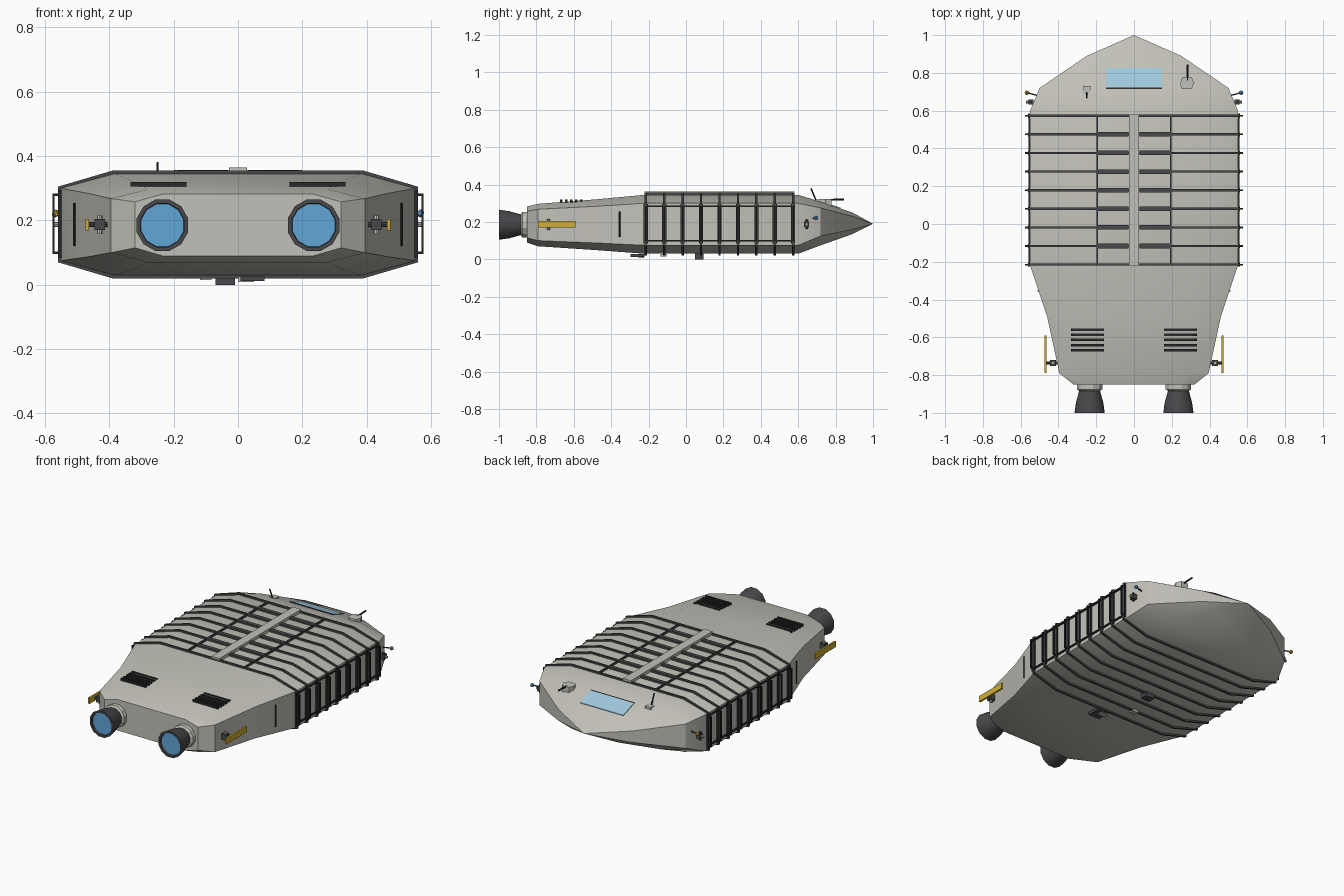
import bpy, bmesh, math
from mathutils import Vector

if "Cube" in bpy.data.objects:
    bpy.data.objects.remove(bpy.data.objects["Cube"], do_unlink=True)


def material(name, rgb):
    m = bpy.data.materials.new(name)
    m.use_nodes = True
    m.diffuse_color = (*rgb, 1)
    bsdf = next(n for n in m.node_tree.nodes if n.type == 'BSDF_PRINCIPLED')
    bsdf.inputs["Base Color"].default_value = (*rgb, 1)
    return m


HULL = material("warm grey hull", (0.54, 0.53, 0.48))
DARK = material("dark grey metal", (0.065, 0.065, 0.07))
BLACK = material("black trim", (0.022, 0.022, 0.024))
GLASS = material("pale blue glass", (0.36, 0.60, 0.74))
GLOW = material("engine blue", (0.12, 0.38, 0.68))
YELLOW = material("yellow paint", (0.62, 0.42, 0.035))


def finish(bm, name, mat, smooth=False):
    bmesh.ops.recalc_face_normals(bm, faces=bm.faces)
    mesh = bpy.data.meshes.new(name)
    bm.to_mesh(mesh)
    bm.free()
    mesh.materials.append(mat)
    ob = bpy.data.objects.new(name, mesh)
    bpy.context.collection.objects.link(ob)
    if smooth:
        bpy.ops.object.select_all(action='DESELECT')
        ob.select_set(True)
        bpy.context.view_layer.objects.active = ob
        bpy.ops.object.shade_smooth_by_angle(angle=math.radians(32))
    return ob


def add_box(bm, centre, size):
    verts = bmesh.ops.create_cube(bm, size=1)["verts"]
    for v in verts:
        v.co = Vector(centre) + Vector(a * b for a, b in zip(v.co, size))


def box(name, centre, size, mat):
    bm = bmesh.new()
    add_box(bm, centre, size)
    return finish(bm, name, mat)


def rod(name, start, end, radius, mat, sides=8):
    start, end = Vector(start), Vector(end)
    bm = bmesh.new()
    bmesh.ops.create_cone(bm, cap_ends=True, segments=sides, radius1=radius,
                          radius2=radius, depth=(end - start).length)
    turn = (end - start).to_track_quat('Z', 'Y')
    for v in bm.verts:
        v.co = turn @ v.co + (start + end) / 2
    return finish(bm, name, mat)


def section(y, wide, flat, top, shoulder, chine, bottom):
    """Eight-sided cross-section, symmetric about x = 0."""
    half = [(flat, bottom), (wide, chine), (wide, shoulder), (flat, top)]
    return [Vector((x, y, z)) for x, z in half] + \
           [Vector((-x, y, z)) for x, z in reversed(half)]


def bridge(bm, a, b):
    for i in range(len(a)):
        j = (i + 1) % len(a)
        bm.faces.new((a[i], a[j], b[j], b[i]))


# Hull lofted through octagonal sections to a pointed nose
MID = (0.55, 0.385, 0.345, 0.30, 0.075, 0.03)
stations = [
    (-0.85, 0.32, 0.235, 0.282, 0.258, 0.115, 0.09),
    (-0.79, 0.395, 0.28, 0.297, 0.268, 0.10, 0.07),
    (-0.49, 0.46, 0.32, 0.32, 0.283, 0.088, 0.05),
    (-0.22, *MID), (0.6, *MID),
    (0.72, 0.50, 0.34, 0.308, 0.275, 0.125, 0.075),
    (0.89, 0.25, 0.16, 0.25, 0.23, 0.16, 0.135),
]
bm = bmesh.new()
loops = [[bm.verts.new(p) for p in section(*s)] for s in stations]
for a, b in zip(loops, loops[1:]):
    bridge(bm, a, b)
bm.faces.new(loops[0])
tip = bm.verts.new((0, 1, 0.19))
for i in range(8):
    bm.faces.new((loops[-1][i], loops[-1][(i + 1) % 8], tip))
finish(bm, "hull", HULL, smooth=True)

# Ribs wrapped around the cargo section
RIBS = [-0.215 + 0.0985 * i for i in range(9)]
bm = bmesh.new()
for y in RIBS:
    rings = []
    for dy, grow in ((-0.006, 0), (-0.006, 0.01), (0.006, 0.01), (0.006, 0)):
        pts = section(y + dy, 0.55 + grow, 0.385 + grow * 0.5, 0.345 + grow,
                      0.30 + grow * 0.5, 0.075 - grow * 0.5, 0.03 - grow)
        rings.append([bm.verts.new(p) for p in pts])
    for k in range(4):
        bridge(bm, rings[k], rings[(k + 1) % 4])
finish(bm, "cargo_ribs", DARK)

# Side hoops, posts and rails
bm = bmesh.new()
for s in (-1, 1):
    for y in RIBS:
        add_box(bm, (s * 0.554, y, 0.19), (0.012, 0.022, 0.21))
        add_box(bm, (s * 0.574, y, 0.19), (0.006, 0.009, 0.185))
        for z in (0.10, 0.28):
            add_box(bm, (s * 0.563, y, z), (0.026, 0.009, 0.008))
    for z in (0.10, 0.285):
        add_box(bm, (s * 0.554, 0.179, z), (0.01, 0.79, 0.008))
finish(bm, "side_frames", BLACK)

# Roof grating and central spine
bm = bmesh.new()
for s in (-1, 1):
    add_box(bm, (s * 0.195, 0.179, 0.351), (0.008, 0.79, 0.012))
    for y in RIBS[1:-1]:
        add_box(bm, (s * 0.11, y, 0.351), (0.16, 0.024, 0.012))
finish(bm, "roof_grating", DARK)
box("roof_spine", (0, 0.179, 0.354), (0.055, 0.80, 0.02), HULL)

# Engines: collar, flared nozzle and glowing disc
def turned(name, x, profile, mat, smooth=True):
    bm = bmesh.new()
    rings = []
    for y, r in profile:
        rings.append([bm.verts.new((x + r * math.cos(a), y, 0.185 + r * math.sin(a)))
                      for a in (math.tau * (i + 0.5) / 12 for i in range(12))])
    for a, b in zip(rings, rings[1:]):
        bridge(bm, a, b)
    bm.faces.new(rings[0])
    bm.faces.new(rings[-1])
    finish(bm, name, mat, smooth)


for s, side in ((-1, "right"), (1, "left")):
    x = s * 0.235
    turned(side + "_engine_collar", x,
           [(-0.83, 0.07), (-0.875, 0.07), (-0.885, 0.055)], HULL, False)
    turned(side + "_nozzle", x,
           [(-0.87, 0.054), (-0.90, 0.062), (-0.945, 0.075), (-1.0, 0.083),
            (-1.0, 0.07), (-0.985, 0.068)], DARK)
    turned(side + "_engine_glow", x, [(-0.984, 0.069), (-0.989, 0.069)], GLOW, False)

    # Roof vents
    bm = bmesh.new()
    for i in range(5):
        add_box(bm, (s * 0.247, -0.56 - i * 0.027, 0.312), (0.175, 0.013, 0.014))
    finish(bm, side + "_vent_slats", BLACK)

    # Side fin on its bracket, with small jets above and below
    box(side + "_fin", (s * 0.469, -0.69, 0.187), (0.011, 0.20, 0.036), YELLOW)
    box(side + "_fin_bracket", (s * 0.43, -0.735, 0.187), (0.032, 0.032, 0.034), DARK)
    rod(side + "_fin_strut", (s * 0.39, -0.735, 0.187), (s * 0.47, -0.735, 0.187), 0.008, DARK)
    rod(side + "_fin_jet", (s * 0.43, -0.735, 0.158), (s * 0.43, -0.735, 0.216), 0.009, HULL)

    # Vertical side slot
    rod(side + "_slot", (s * 0.508, -0.355, 0.12), (s * 0.508, -0.355, 0.255), 0.005, BLACK, 4)

    # Forward thruster block and navigation light
    box(side + "_thruster", (s * 0.545, 0.645, 0.187), (0.028, 0.026, 0.03), DARK)
    rod(side + "_thruster_jet", (s * 0.55, 0.645, 0.187), (s * 0.572, 0.645, 0.187), 0.008, HULL)
    rod(side + "_thruster_tube", (s * 0.548, 0.645, 0.162), (s * 0.548, 0.645, 0.212), 0.007, DARK)
    rod(side + "_light_stem", (s * 0.51, 0.68, 0.22), (s * 0.565, 0.695, 0.222), 0.004, DARK, 6)
    bm = bmesh.new()
    bmesh.ops.create_icosphere(bm, subdivisions=1, radius=0.013)
    bmesh.ops.translate(bm, verts=bm.verts, vec=(s * 0.567, 0.695, 0.222))
    finish(bm, side + "_nav_light", GLOW if s > 0 else YELLOW)

# Sloping windscreen with a dark lower sill
def roof_z(y):
    return 0.308 - (y - 0.72) * (0.058 / 0.17)


def sloped_plate(name, x, y0, y1, mat):
    bm = bmesh.new()
    rings = [[bm.verts.new((sx * x, y, roof_z(y) + h)) for sx, y in
              ((-1, y0), (1, y0), (1, y1), (-1, y1))] for h in (-0.003, 0.004)]
    bridge(bm, *rings)
    for r in rings:
        bm.faces.new(r)
    finish(bm, name, mat)


sloped_plate("windscreen", 0.148, 0.722, 0.825, GLASS)
sloped_plate("windscreen_sill", 0.148, 0.715, 0.722, BLACK)

# Roof turret
bm = bmesh.new()
outline = [(0.255, 0.715), (0.305, 0.715), (0.318, 0.745), (0.305, 0.778),
           (0.258, 0.778), (0.243, 0.745)]
rings = [[bm.verts.new((x, y, z)) for x, y in outline] for z in (0.285, 0.322)]
bridge(bm, *rings)
for r in rings:
    bm.faces.new(r)
finish(bm, "turret", HULL)
rod("turret_barrel", (0.283, 0.76, 0.318), (0.283, 0.845, 0.321), 0.005, BLACK)

# Whip antenna
box("antenna_base", (-0.25, 0.712, 0.312), (0.038, 0.036, 0.014), HULL)
rod("antenna", (-0.25, 0.695, 0.315), (-0.25, 0.668, 0.38), 0.004, BLACK, 6)

# Belly equipment
box("belly_sensor", (-0.04, 0.07, 0.015), (0.06, 0.045, 0.03), DARK)
box("belly_hatch", (0.045, -0.26, 0.02), (0.075, 0.075, 0.015), DARK)
box("belly_light_housing", (-0.10, -0.12, 0.022), (0.036, 0.03, 0.014), HULL)
box("belly_panel", (0.025, -0.24, 0.017), (0.05, 0.03, 0.018), HULL)
